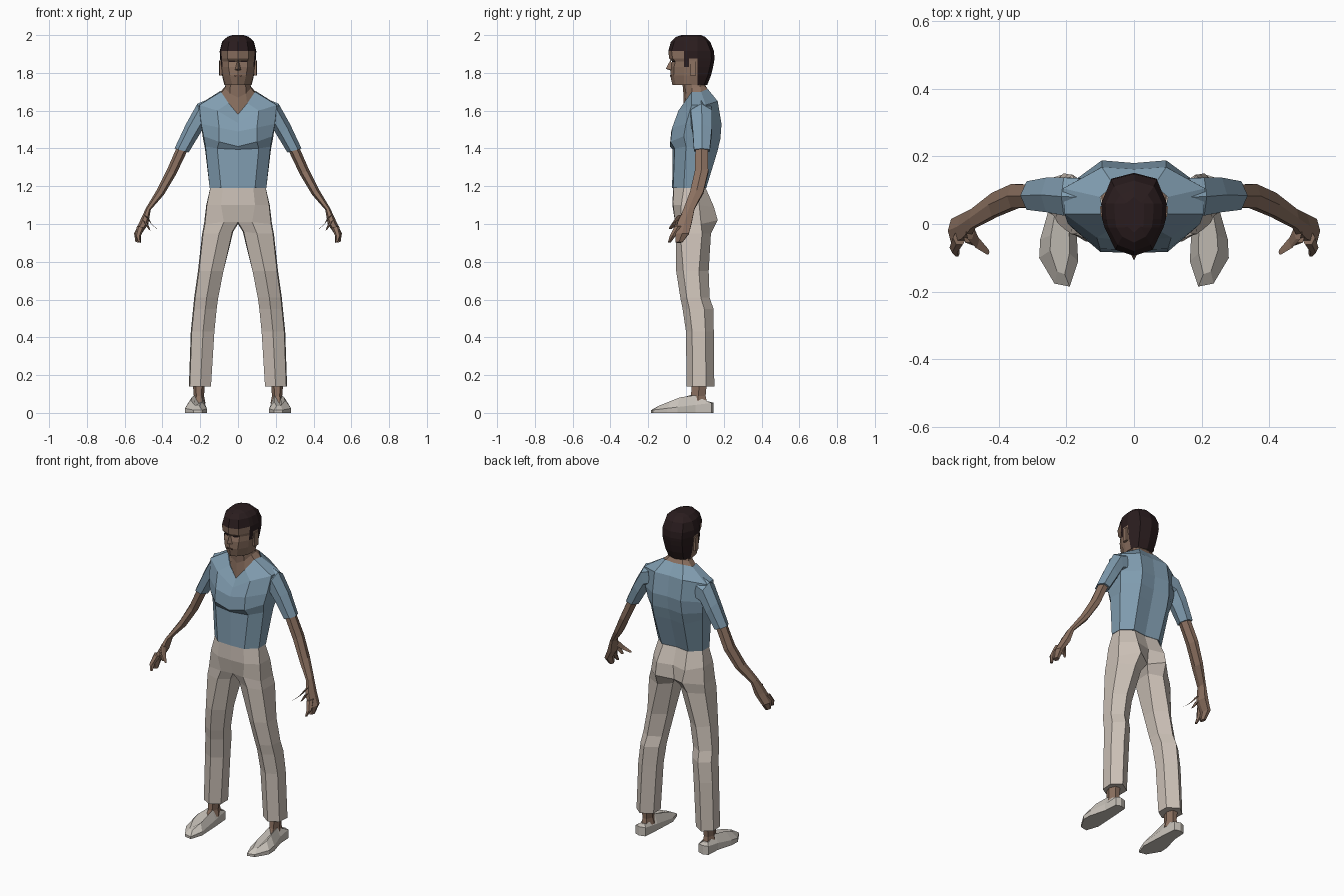
import bpy, bmesh, math
from mathutils import Vector


def material(name, rgb):
    m = bpy.data.materials.new(name)
    m.diffuse_color = (*rgb, 1)
    return m


SKIN = material("skin", (0.262, 0.165, 0.118))
HAIR = material("dark_hair", (0.023, 0.012, 0.013))
SHIRT = material("blue_shirt", (0.22, 0.34, 0.44))
CLOTH = material("beige_cloth", (0.60, 0.53, 0.47))
SHOE = material("pale_shoe", (0.58, 0.54, 0.49))
LIP = material("lip_brown", (0.12, 0.065, 0.048))


def loft(bm, rings, closed=True, cap_start=True, cap_end=True, close_from=None):
    """Skin a list of rings; open rings become closed from row close_from on."""
    vs = [[bm.verts.new(p) for p in r] for r in rings]
    n = len(rings[0])
    for i in range(len(vs) - 1):
        full = closed or (close_from is not None and i >= close_from)
        for j in range(n if full else n - 1):
            k = (j + 1) % n
            bm.faces.new((vs[i][j], vs[i][k], vs[i + 1][k], vs[i + 1][j]))
    if cap_start:
        bm.faces.new(vs[0])
    if cap_end:
        bm.faces.new(vs[-1])


def finish(name, bm, mats, rule=None):
    """Mirror the right half to the left, weld the seam and make the object."""
    copy = bmesh.ops.duplicate(bm, geom=bm.verts[:] + bm.edges[:] + bm.faces[:])
    for v in [g for g in copy["geom"] if isinstance(g, bmesh.types.BMVert)]:
        v.co.x *= -1
    bmesh.ops.remove_doubles(bm, verts=bm.verts[:], dist=0.0005)
    bmesh.ops.recalc_face_normals(bm, faces=bm.faces[:])
    if rule:
        for f in bm.faces:
            f.material_index = rule(f)
    me = bpy.data.meshes.new(name)
    bm.to_mesh(me)
    bm.free()
    for m in mats:
        me.materials.append(m)
    ob = bpy.data.objects.new(name, me)
    bpy.context.collection.objects.link(ob)
    return ob


def limb(name, mat, *chains):
    """Six-sided tubes; section = top x,z, bottom x,z, front y, back y."""
    bm = bmesh.new()
    for chain in chains:
        rings = []
        for xt, zt, xb, zb, y0, y1 in chain:
            ring = []
            for k in range(6):
                c, s = math.cos(k * math.pi / 3), math.sin(k * math.pi / 3) / 0.866
                ring.append(((xt + xb) / 2 + (xt - xb) / 2 * c,
                             (y0 + y1) / 2 + (y1 - y0) / 2 * s,
                             (zt + zb) / 2 + (zt - zb) / 2 * c))
            rings.append(ring)
        loft(bm, rings)
    return finish(name, bm, [mat])


# Shirt body: half rings from front centre round to back centre
collar = [(0, -.02, 1.58), (.05, -.005, 1.64), (.09, .03, 1.70),
          (.10, .08, 1.70), (.06, .115, 1.715), (0, .115, 1.71)]
shirt = [
    [(0, -.073, 1.19), (.09, -.068, 1.19), (.15, -.012, 1.19),
     (.15, .055, 1.19), (.09, .107, 1.19), (0, .095, 1.19)],
    [(0, -.072, 1.395), (.11, -.06, 1.40), (.172, 0, 1.41),
     (.175, .09, 1.40), (.10, .165, 1.38), (0, .15, 1.38)],
    [(0, -.086, 1.41), (.10, -.082, 1.435), (.182, -.012, 1.465),
     (.185, .105, 1.45), (.10, .182, 1.45), (0, .17, 1.45)],
    [(0, -.078, 1.49), (.10, -.073, 1.51), (.195, 0, 1.53),
     (.195, .115, 1.52), (.095, .188, 1.53), (0, .18, 1.53)],
    [(0, -.052, 1.535), (.11, -.04, 1.60), (.205, .03, 1.63),
     (.21, .105, 1.63), (.095, .168, 1.65), (0, .162, 1.65)],
    collar]
bm = bmesh.new()
loft(bm, shirt, closed=False, cap_end=False)
finish("shirt_body", bm, [SHIRT])

# Sleeves
limb("shirt_sleeves", SHIRT, [
    (.17, 1.655, .14, 1.52, .025, .135), (.215, 1.637, .185, 1.505, .025, .137),
    (.275, 1.53, .215, 1.455, .035, .137), (.336, 1.40, .262, 1.378, .042, .126)])

# Arms
limb("arms", SKIN, [
    (.318, 1.42, .262, 1.40, .05, .115), (.375, 1.29, .328, 1.262, .047, .118),
    (.43, 1.18, .392, 1.155, .022, .092), (.487, 1.085, .462, 1.075, -.012, .045)])

# Hands: palm, front finger, thumb, short inner finger
limb("hands", SKIN,
     [(.487, 1.085, .462, 1.075, -.012, .045), (.522, 1.01, .475, 1.0, -.045, .03),
      (.55, .95, .512, .945, -.055, .015), (.543, .905, .515, .90, -.055, -.02)],
     [(.535, .99, .495, .98, -.06, -.02), (.545, .94, .515, .935, -.085, -.055),
      (.53, .905, .515, .902, -.096, -.08)],
     [(.497, 1.05, .472, 1.03, -.045, .0), (.472, 1.015, .455, .995, -.07, -.04),
      (.437, .982, .427, .972, -.09, -.075)],
     [(.505, 1.02, .478, 1.005, -.055, -.015), (.474, .972, .463, .965, -.065, -.045)])

# Neck and the open chest below it
neck = [[(x * .97, y + .002, z - .004) for x, y, z in collar],
        [(0, -.012, 1.67), (.042, 0, 1.69), (.068, .032, 1.72),
         (.07, .075, 1.725), (.045, .10, 1.73), (0, .105, 1.73)],
        [(0, -.02, 1.76), (.04, -.01, 1.76), (.06, .03, 1.76),
         (.06, .07, 1.76), (.04, .09, 1.76), (0, .095, 1.76)]]
bm = bmesh.new()
loft(bm, neck, closed=False, cap_start=False)
finish("neck", bm, [SKIN])


# Head: rows give z, front y, half width, back y, face half width
def head_ring(z, yf, w, yb, fw):
    return [(0, yf, z), (fw, yf + .018, z), (w * .9, -.01, z), (w * .97, .015, z),
            (w, .06, z), (w * .7, yb - .017, z), (0, yb, z)]


def hair_rule(f):
    c = f.calc_center_median()
    if f.normal.z < -.8:
        return 0
    burn = -.006 < c.y < .02 and c.z > 1.82
    above_ear = c.y > .02 and c.z > 1.87
    return int(c.z > 1.91 or c.y > .05 or burn or above_ear)


rows = [(1.735, -.072, .072, .112, .03), (1.785, -.083, .084, .132, .043),
        (1.83, -.082, .09, .143, .05), (1.86, -.074, .093, .149, .05),
        (1.877, -.089, .095, .151, .055), (1.915, -.094, .097, .148, .055),
        (1.965, -.08, .084, .128, .048), (1.99, -.055, .058, .103, .035),
        (2.0, -.025, .03, .08, .02)]
bm = bmesh.new()
loft(bm, [head_ring(*r) for r in rows], closed=False)
finish("head_and_hair", bm, [SKIN, HAIR], hair_rule)

# Nose
bm = bmesh.new()
top, tip, wing, base = [bm.verts.new(p) for p in (
    (0, -.08, 1.872), (0, -.107, 1.822), (.018, -.073, 1.815), (0, -.078, 1.811))]
bm.faces.new((top, wing, tip))
bm.faces.new((tip, wing, base))
finish("nose", bm, [SKIN])


def box(name, mat, loc, size, turn=0):
    bm = bmesh.new()
    bmesh.ops.create_cube(bm, size=1)
    for v in bm.verts:
        p = Vector(a * b for a, b in zip(v.co, size))
        c, s = math.cos(turn), math.sin(turn)
        v.co = Vector((p.x * c - p.y * s, p.x * s + p.y * c, p.z)) + Vector(loc)
    if loc[0] == 0:
        bmesh.ops.bisect_plane(bm, geom=bm.verts[:] + bm.edges[:] + bm.faces[:],
                               plane_co=(0, 0, 0), plane_no=(-1, 0, 0), clear_outer=True)
    return finish(name, bm, [mat])


# Face details
box("eyes", HAIR, (.031, -.066, 1.86), (.032, .007, .007), .35)
box("mouth", LIP, (0, -.081, 1.785), (.036, .008, .006))
box("ears", SKIN, (.092, .037, 1.825), (.014, .032, .08), -.1)


# Trousers: hips as half rings that become closed legs below the crotch
def leg_ring(z, xi, xo, yf, yb):
    shape = ((0, .25), (.48, 0), (.96, .22), (1, .7), (.55, 1), (0, .72))
    return [(xi + (xo - xi) * u, yf + (yb - yf) * v, z) for u, v in shape]


hips = [
    [(0, -.068, 1.20), (.08, -.064, 1.20), (.145, -.01, 1.20),
     (.145, .05, 1.20), (.08, .10, 1.20), (0, .09, 1.20)],
    [(0, -.072, 1.10), (.09, -.068, 1.10), (.165, -.025, 1.10),
     (.168, .07, 1.10), (.095, .148, 1.09), (0, .125, 1.09)],
    [(0, -.05, 1.01), (.075, -.058, 1.01), (.175, -.03, 1.0),
     (.18, .08, 1.0), (.09, .168, 1.02), (0, .115, 1.0)],
    [(.03, -.03, .96), (.10, -.055, .95), (.185, -.03, .95),
     (.19, .085, .95), (.10, .132, .95), (.025, .09, .96)]]
legs = [leg_ring(*r) for r in (
    (.75, .077, .212, -.052, .12), (.61, .105, .232, -.03, .125),
    (.55, .113, .238, -.018, .146), (.43, .125, .25, 0, .147),
    (.14, .143, .26, .003, .15))]
bm = bmesh.new()
loft(bm, hips + legs, closed=False, close_from=2)
finish("trousers", bm, [CLOTH])

# Ankles
bm = bmesh.new()
loft(bm, [[(.207 + rx * math.cos(k * math.pi / 3), y + ry * math.sin(k * math.pi / 3), z)
           for k in range(6)]
          for z, y, rx, ry in ((.05, .06, .035, .06), (.09, .065, .027, .045),
                               (.20, .075, .036, .045))])
finish("ankles", bm, [SKIN])

# Shoes: sole outline raised into a wedge-shaped upper
outline = [(.19, -.185), (.235, -.176), (.28, -.10), (.277, -.045), (.25, .05),
           (.245, .135), (.215, .145), (.18, .135), (.172, .03), (.165, -.11)]
upper = []
for x, y in outline:
    mid = .212 + max(0, -y) * .04
    ty = .02 + (y - .02) * .82
    upper.append((mid + (x - mid) * .5, ty,
                  min(.035 + (ty + .15) * .4, .095) - max(0, ty - .04) * .45))
bm = bmesh.new()
loft(bm, [[(x, y, 0) for x, y in outline],
          [(x, y, .014 + (y + .185) * .12) for x, y in outline], upper])
finish("shoes", bm, [SHOE])
